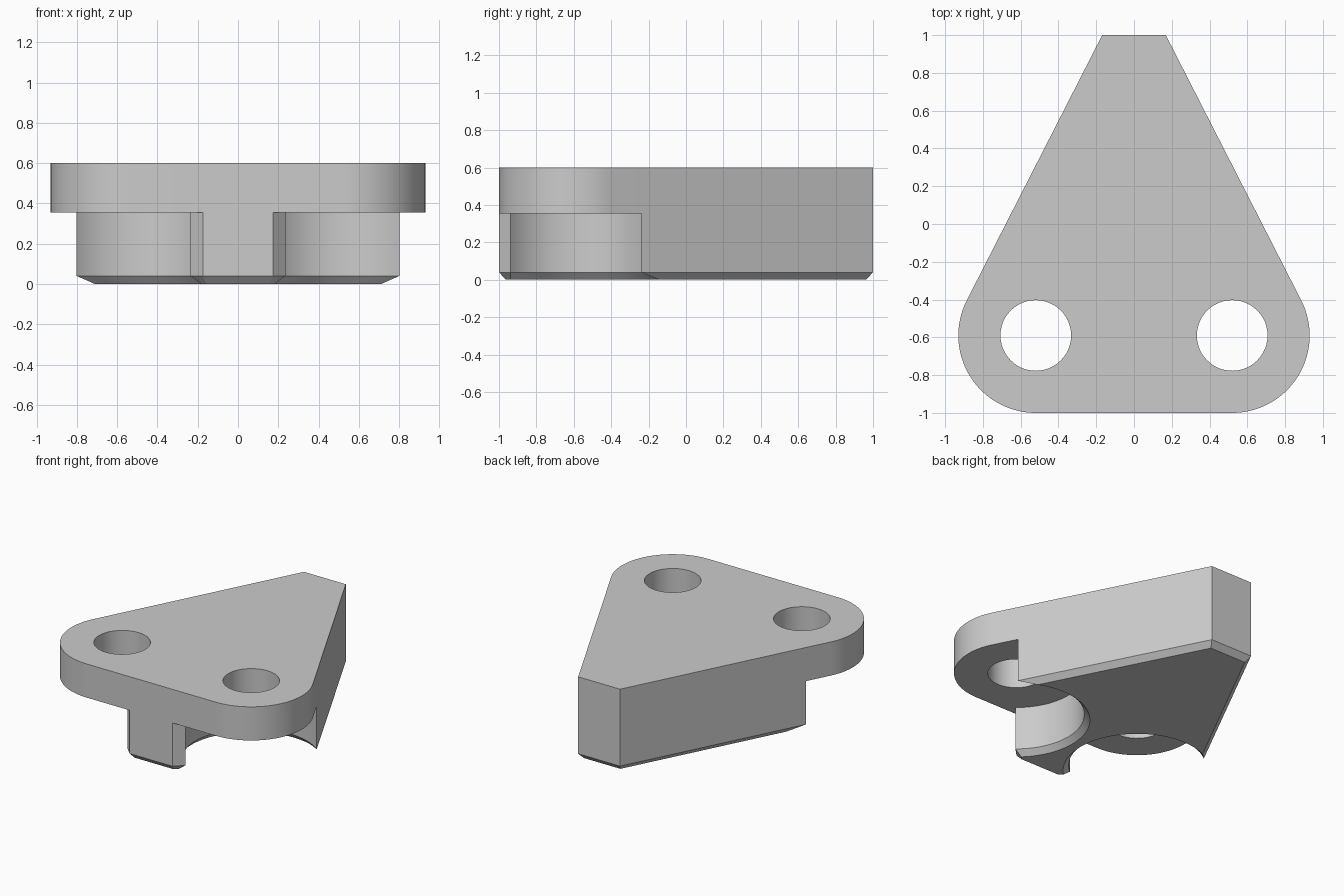
import bpy, bmesh
from math import sin, cos, acos, radians, sqrt, pi

if "Cube" in bpy.data.objects:
    bpy.data.objects.remove(bpy.data.objects["Cube"])

CX, CY = 0.52, -0.59            # centre of each screw hole
R_LOBE, R_BORE, R_HOLE = 0.41, 0.45, 0.187
SIDE = radians(27.05)           # direction the slanted side faces
Z_EDGE, Z_STEP, Z_TOP, INSET = 0.04, 0.355, 0.6, 0.037
FLARE = 0.0445                  # offset of the 45 degree faces on the front rib


def arc(r, a0, a1, n):
    return [(CX + r * cos(a0 + (a1 - a0) * i / n),
             CY + r * sin(a0 + (a1 - a0) * i / n)) for i in range(n + 1)]


def front_corner(d):
    y = -1 + d
    return (CX + (y - CY) + (FLARE - d) * sqrt(2), y)


def back_corner(d):
    y = 1 - d
    return (CX + (R_LOBE - d - sin(SIDE) * (y - CY)) / cos(SIDE), y)


def bore_arc(d):
    """Scooped wall of the lower body, from the front rib to the slanted side."""
    r = R_BORE + d
    start = radians(315) - acos((FLARE - d) / r)
    end = SIDE + acos((R_LOBE - d) / r)
    return arc(r, start, end, 48)


def body_half(d):
    return [front_corner(d)] + bore_arc(d) + [back_corner(d)]


def mirror(points):
    return [(-x, y) for x, y in reversed(points)]


def ring(points, z):
    return [bm.verts.new((x, y, z)) for x, y in points]


def walls(low, high):
    n = len(low)
    for i in range(n):
        j = (i + 1) % n
        bm.faces.new((low[i], low[j], high[j], high[i]))


def fill(loops, z):
    """Flat face bounded by an outer loop with holes in it."""
    edges = []
    for pts in loops:
        vs = ring(pts, z)
        edges += [bm.edges.new((vs[i - 1], vs[i])) for i in range(len(vs))]
    bmesh.ops.triangle_fill(bm, use_beauty=True, use_dissolve=False,
                            edges=edges, normal=(0, 0, 1))


bm = bmesh.new()
bore = bore_arc(0)
lobe = arc(R_LOBE, -pi / 2, SIDE, 40)
outline_half = [front_corner(0)] + lobe + [bore[-1], back_corner(0)]
outline = outline_half + mirror(outline_half)
hole = arc(R_HOLE, 0, 2 * pi, 48)[:-1]
holes = [hole, mirror(hole)]

# Upper plate: rim, top face and hole walls
walls(ring(outline, Z_STEP), ring(outline, Z_TOP))
fill([outline] + holes, Z_TOP)
for h in holes:
    walls(ring(h, Z_STEP), ring(h, Z_TOP))

# Undersides of the two lobes
under = [front_corner(0)] + lobe + list(reversed(bore))
fill([under, hole], Z_STEP)
fill([mirror(under), mirror(hole)], Z_STEP)

# Lower body: scooped walls, bevelled bottom edge and bottom face
body = body_half(0) + mirror(body_half(0))
base = body_half(INSET) + mirror(body_half(INSET))
mid = ring(body, Z_EDGE)
walls(mid, ring(body, Z_STEP))
bottom = ring(base, 0)
walls(bottom, mid)
bm.faces.new(list(reversed(bottom)))

bmesh.ops.remove_doubles(bm, verts=bm.verts, dist=0.0005)
bmesh.ops.recalc_face_normals(bm, faces=bm.faces)

mesh = bpy.data.meshes.new("bracket_block")
bm.to_mesh(mesh)
bm.free()
block = bpy.data.objects.new("bracket_block", mesh)
bpy.context.collection.objects.link(block)

grey = bpy.data.materials.new("plain_grey")
grey.diffuse_color = (0.6, 0.6, 0.6, 1)
grey.use_nodes = True
grey.node_tree.nodes["Principled BSDF"].inputs["Base Color"].default_value = grey.diffuse_color
mesh.materials.append(grey)

bpy.context.view_layer.objects.active = block
block.select_set(True)
bpy.ops.object.shade_smooth_by_angle(angle=radians(20))
